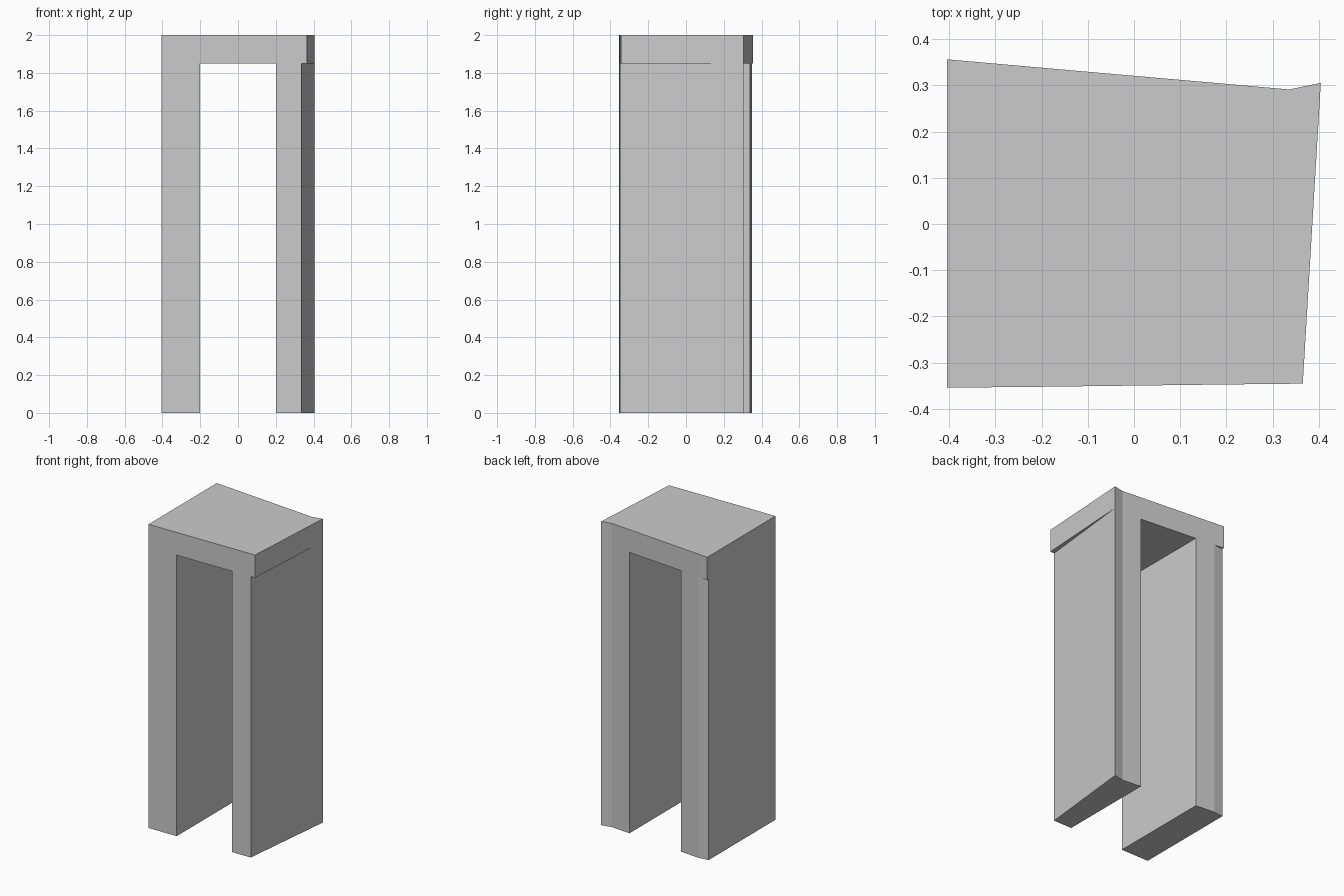
import bpy, bmesh

if "Cube" in bpy.data.objects:
    bpy.data.objects.remove(bpy.data.objects["Cube"])

LINTEL_Z, TOP_Z = 1.85, 2.0

# Plan corners shared by the legs and the lintel
front_left, front_in_l = (-0.404, -0.354), (-0.2, -0.352)
front_in_r, front_leg_r, front_right = (0.2, -0.347), (0.335, -0.3455), (0.365, -0.345)
back_right, back_notch, back_in_r = (0.404, 0.305), (0.335, 0.291), (0.2, 0.303)
back_in_l, back_crease, back_left = (-0.2, 0.338), (-0.335, 0.350), (-0.404, 0.356)
back_leg_l = (-0.404, 0.342)

left_leg = [front_left, front_in_l, back_in_l, back_crease, back_leg_l]
right_leg = [front_in_r, front_leg_r, back_right, back_notch, back_in_r]
lintel = [front_left, front_in_l, front_in_r, front_leg_r, front_right, back_right,
          back_notch, back_in_r, back_in_l, back_crease, back_left, back_leg_l]

bm = bmesh.new()


def flat(points, z):
    bm.faces.new([bm.verts.new((x, y, z)) for x, y in points])


def walls(points, z0, z1):
    for (ax, ay), (bx, by) in zip(points, points[1:] + points[:1]):
        bm.faces.new([bm.verts.new(c) for c in
                      ((ax, ay, z0), (bx, by, z0), (bx, by, z1), (ax, ay, z1))])


# Legs: walls and feet, open where they meet the lintel
for leg in (left_leg, right_leg):
    walls(leg, 0, LINTEL_Z)
    flat(leg, 0)

# Lintel: rim and top
walls(lintel, LINTEL_Z, TOP_Z)
flat(lintel, TOP_Z)

# Undersides: opening and the two small overhangs
flat([front_in_l, front_in_r, back_in_r, back_in_l], LINTEL_Z)
flat([front_leg_r, front_right, back_right], LINTEL_Z)
flat([back_crease, back_left, back_leg_l], LINTEL_Z)

bmesh.ops.remove_doubles(bm, verts=bm.verts[:], dist=0.0005)
bmesh.ops.recalc_face_normals(bm, faces=bm.faces[:])

mesh = bpy.data.meshes.new("stone_archway")
bm.to_mesh(mesh)
bm.free()
bpy.context.collection.objects.link(bpy.data.objects.new("stone_archway", mesh))
